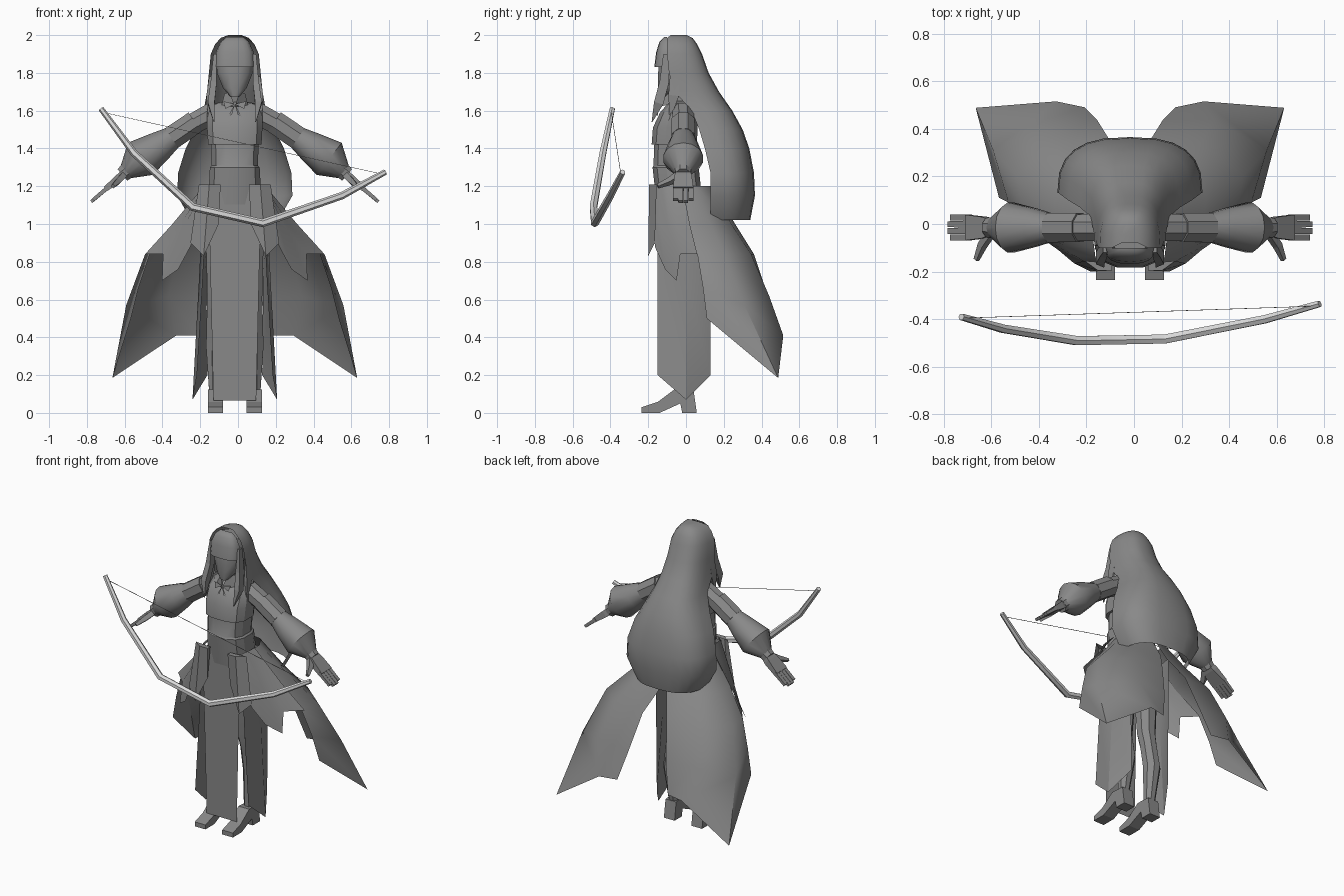
import bpy, math
from mathutils import Vector

if "Cube" in bpy.data.objects:
    bpy.data.objects.remove(bpy.data.objects["Cube"])

CX = -0.017  # centre line of the figure


def material(name, value):
    m = bpy.data.materials.new(name)
    m.use_nodes = True
    col = (value, value, value, 1)
    m.diffuse_color = col
    m.node_tree.nodes["Principled BSDF"].inputs["Base Color"].default_value = col
    return m


DARK = material("dark grey", 0.25)
PALE = material("pale grey", 0.7)


def build(name, verts, faces, mat=DARK, mirror=False, smooth=40, x=CX):
    me = bpy.data.meshes.new(name)
    me.from_pydata([tuple(v) for v in verts], [], faces)
    me.materials.append(mat)
    ob = bpy.data.objects.new(name, me)
    bpy.context.collection.objects.link(ob)
    ob.location.x = x
    if mirror:
        ob.modifiers.new("Mirror", "MIRROR").use_clip = False
    bpy.ops.object.select_all(action="DESELECT")
    ob.select_set(True)
    bpy.context.view_layer.objects.active = ob
    if smooth:
        bpy.ops.object.shade_smooth_by_angle(angle=math.radians(smooth))
    return ob


def loft(name, rings, closed=True, caps=(True, True), **kw):
    """Skin a list of equally long point rows."""
    n = len(rings[0])
    verts = [p for r in rings for p in r]
    faces = []
    for i in range(len(rings) - 1):
        for j in range(n if closed else n - 1):
            k = (j + 1) % n
            faces.append((i * n + j, i * n + k, (i + 1) * n + k, (i + 1) * n + j))
    if caps[0]:
        faces.append(tuple(reversed(range(n))))
    if caps[1]:
        faces.append(tuple(range(len(verts) - n, len(verts))))
    return build(name, verts, faces, **kw)


def tube(name, path, radii, n=8, **kw):
    """Sweep an n-gon; a radius may be a (y, across) pair."""
    pts = [Vector(p) for p in path]
    rings = []
    for i, p in enumerate(pts):
        d = (pts[min(i + 1, len(pts) - 1)] - pts[max(i - 1, 0)]).normalized()
        u = Vector((0, 1, 0))
        u = (u - d * u.dot(d)).normalized()
        w = d.cross(u)
        r = radii[i] if isinstance(radii[i], tuple) else (radii[i], radii[i])
        s = 1 / math.cos(math.pi / n)
        ang = [math.tau * (j + 0.5) / n for j in range(n)]
        rings.append([p + s * (u * r[0] * math.cos(a) + w * r[1] * math.sin(a)) for a in ang])
    return loft(name, rings, **kw)


def power(v, p):
    return math.copysign(abs(v) ** p, v)


def oval(z, rx, y0, y1, n=12, p=0.7):
    """Boxy horizontal oval between two depths."""
    ang = [math.tau * (j + 0.5) / n for j in range(n)]
    return [(rx * power(math.cos(a), p), (y0 + y1) / 2 + (y1 - y0) / 2 * power(math.sin(a), p), z)
            for a in ang]


def arc(z, rx, edge, far, n=12, p=0.75):
    """Open horizontal arc from one side edge round to the other."""
    ang = [math.pi * j / n for j in range(n + 1)]
    return [(rx * power(math.cos(a), p), edge + (far - edge) * math.sin(a) ** p, z) for a in ang]


# Torso: hips, sash, bodice overhang and shoulders
loft("waist_sash", [oval(*r) for r in ((1.0, .14, -.145, .08), (1.21, .14, -.17, .08),
     (1.3, .135, -.18, .07), (1.31, .125, -.175, .06), (1.44, .13, -.17, .06))], smooth=25)
loft("bodice", [oval(*r) for r in ((1.42, .145, -.185, .06), (1.51, .15, -.178, .065),
     (1.59, .15, -.14, .065), (1.635, .13, -.1, .055), (1.65, .05, -.07, .03))], smooth=25)
tube("neck", [(0, -.03, 1.62), (0, -.05, 1.74)], [.042, .04], n=8)
build("collar_ribbon", [(0, -.145, 1.635), (.06, -.14, 1.65), (.05, -.15, 1.61),
      (.015, -.155, 1.58), (.035, -.15, 1.57)], [(0, 1, 2), (0, 3, 4)], mirror=True, smooth=0)
build("collar", [(0, -.15, 1.62), (.025, -.125, 1.7), (.055, -.04, 1.69), (.07, -.1, 1.63)],
      [(0, 1, 2, 3)], mirror=True, smooth=0)

# Head and hair
loft("head", [oval(z, rx, a, b, p=.9) for z, rx, a, b in ((1.675, .025, -.145, -.09),
     (1.72, .065, -.15, -.03), (1.8, .098, -.15, .02), (1.88, .1, -.145, .04),
     (1.95, .085, -.12, .02))], smooth=50)
loft("long_hair", [arc(*r) for r in ((2.0, .035, -.08, .005), (1.985, .075, -.1, .035),
     (1.95, .105, -.1, .06), (1.9, .127, -.1, .085), (1.8, .137, -.09, .12),
     (1.7, .147, -.06, .175), (1.6, .165, .03, .245), (1.5, .21, .07, .3),
     (1.4, .26, .1, .335), (1.27, .3, .13, .36), (1.15, .305, .13, .365),
     (1.02, .23, .13, .34))], closed=False, caps=(True, False), smooth=60)
loft("fringe", [arc(z, rx, -.1, y, 8) for z, rx, y in ((1.99, .045, -.115), (1.965, .075, -.14),
     (1.91, .1, -.158), (1.83, .104, -.168))], closed=False, caps=(True, False), smooth=50)
tube("front_lock", [(.105, -.105, 1.9), (.112, -.115, 1.75), (.125, -.145, 1.64), (.11, -.18, 1.54)],
     [(.015, .008), (.025, .016), (.025, .018), (.002, .002)], n=4, mirror=True, smooth=0)
tube("side_lock", [(.13, -.06, 1.78), (.14, -.065, 1.68), (.14, -.085, 1.56)],
     [(.025, .006), (.028, .01), (.003, .003)], n=4, mirror=True, smooth=0)

# Arms, sleeves and hands
AY = -.015
tube("shoulder", [(.11, AY, 1.59), (.23, AY, 1.525)], [.058, .055], n=8, mirror=True, smooth=30)
tube("arm_band", [(.21, AY, 1.54), (.335, AY, 1.455)], [.061, .062], n=8, mirror=True, smooth=30)
tube("puff_sleeve", [(.32, AY, 1.465), (.4, AY, 1.41), (.5, AY, 1.345), (.575, AY, 1.275)],
     [.056, .08, .105, .042], n=14, mirror=True, smooth=45)
tube("cuff", [(.56, AY, 1.29), (.595, AY, 1.26)], [.045, .04], n=8, mirror=True, smooth=30)
tube("palm", [(.57, AY, 1.28), (.61, AY, 1.245), (.685, AY, 1.185)],
     [(.03, .02), (.045, .022), (.054, .014)], n=4, mirror=True, smooth=0)
for i in range(4):
    y = AY - .041 + i * .0275
    reach = .0 if i in (1, 2) else .01
    tube("finger", [(.67, y, 1.195), (.76 - reach, y, 1.118 + reach)], [(.013, .011), (.0125, .009)],
         n=4, mirror=True, smooth=0)
tube("thumb", [(.59, -.045, 1.255), (.62, -.09, 1.225), (.645, -.15, 1.2)], [.016, .015, .009],
     n=4, mirror=True, smooth=0)

# Skirt: front panel, tabs, pointed side panels, hip layer and tails
build("front_panel", [(-.14, -.155, 1.2), (.14, -.155, 1.2), (.113, -.15, .065), (-.113, -.15, .065)],
      [(0, 1, 2, 3)], smooth=0)
build("front_tab", [(.075, -.195, 1.21), (.135, -.195, 1.21), (.19, -.155, 1.21), (.235, -.165, .9),
      (.165, -.2, .83), (.085, -.18, 1.0), (.075, -.165, 1.21)],
      [(0, 1, 4, 5), (1, 2, 3, 4), (0, 6, 2, 1), (0, 5, 6)], mirror=True, smooth=0)
loft("side_panel", [[(.15, -.15, 1.1), (.17, 0, 1.1), (.15, .13, 1.1)],
     [(.17, -.15, .7), (.19, 0, .7), (.15, .13, .7)],
     [(.2, -.15, .2), (.224, 0, .07), (.145, .13, .2)]],
     closed=False, caps=(False, False), mirror=True, smooth=30)
loft("hip_layer", [
    [(.1, -.175, 1.21), (.17, -.17, 1.05), (.235, -.165, .88)],
    [(.145, -.14, 1.21), (.23, -.135, 1.0), (.3, -.11, .76)],
    [(.15, -.1, 1.21), (.28, -.09, .97), (.385, -.05, .7)],
    [(.155, -.06, 1.21), (.3, -.045, .98), (.38, -.03, .84)],
    [(.155, -.02, 1.21), (.33, .02, 1.0), (.475, .06, .84)]],
    closed=False, caps=(False, False), mirror=True, smooth=30)
loft("skirt_tail", [
    [(.145, -.03, 1.2), (.31, .0, 1.0), (.45, .06, .84), (.51, .09, .66), (.55, .11, .5)],
    [(.145, .05, 1.2), (.32, .13, 1.0), (.475, .2, .84), (.575, .31, .57), (.648, .488, .185)],
    [(.09, .13, 1.2), (.2, .24, 1.0), (.3, .345, .84), (.35, .44, .62), (.31, .515, .41)],
    [(.01, .14, 1.2), (.02, .26, 1.0), (.09, .36, .84), (.14, .44, .6), (.19, .49, .41)]],
    closed=False, caps=(False, False), mirror=True, smooth=60)

# Legs and heeled shoes
tube("leg", [(.08, -.01, 1.0), (.09, -.01, .6), (.098, 0, .52), (.1, .03, .35), (.103, 0, .1)],
     [.075, .055, .05, .052, .032], n=8, mirror=True, smooth=30)
shoe = [(-.235, 0), (-.235, .03), (-.15, .058), (-.06, .125), (.04, .12), (.057, 0),
        (-.02, 0), (-.03, .05), (-.14, 0)]
loft("shoe", [[(x, y, z) for y, z in shoe] for x in (.063, .143)], mirror=True, smooth=0)

# Bow and string
tube("bow", [(-.725, -.39, 1.61), (-.55, -.44, 1.375), (-.24, -.49, 1.09), (.13, -.483, 1.005),
     (.55, -.4, 1.15), (.78, -.335, 1.275)], [.013, .017, .019, .019, .017, .013],
     mat=PALE, x=0, n=6, smooth=30)
tube("bow_string", [(-.71, -.395, 1.59), (.76, -.345, 1.265)], [.0012, .0012], n=4,
     mat=DARK, x=0, smooth=0)
